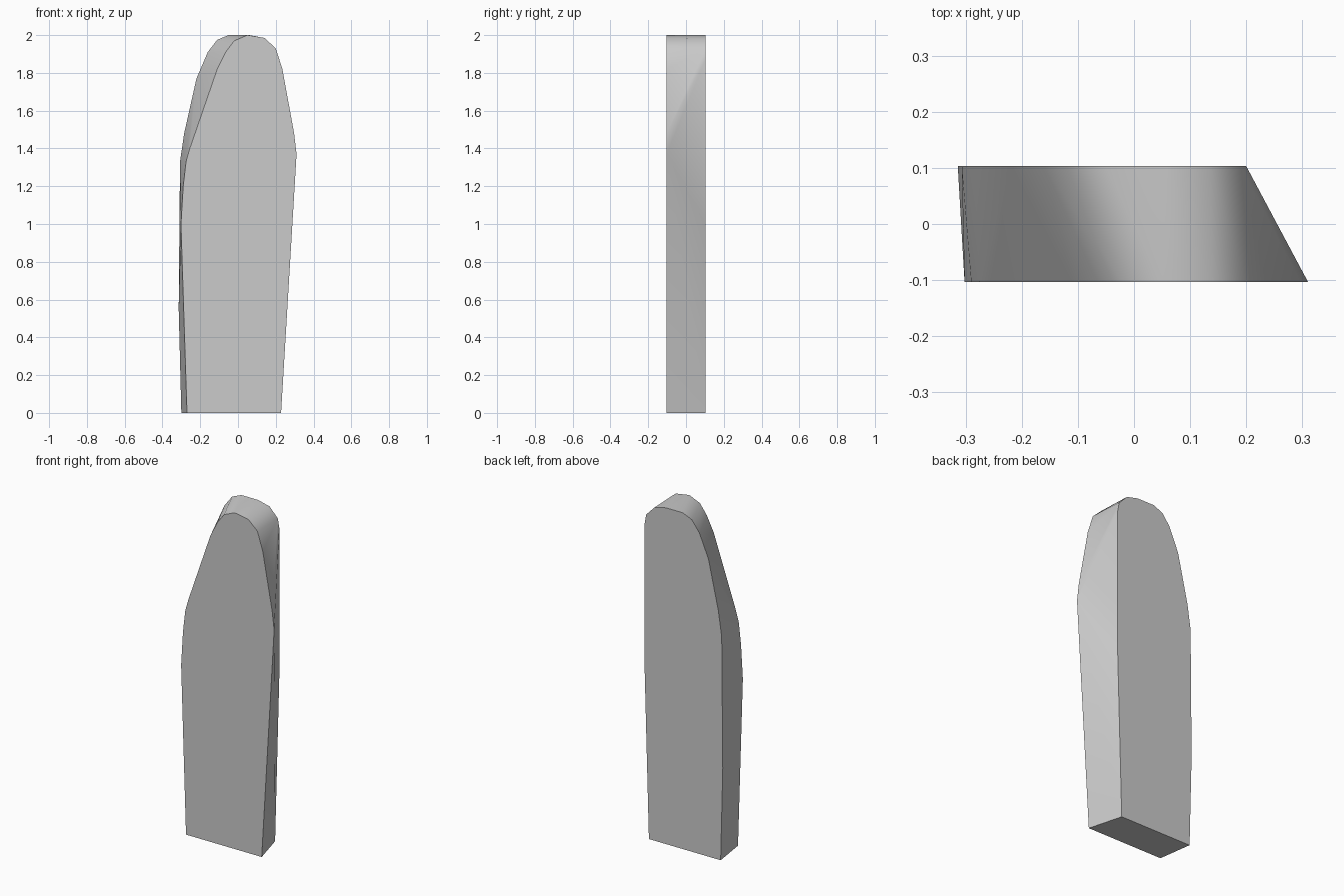
import bpy
import bmesh
import math

# Remove the default cube
cube = bpy.data.objects.get("Cube")
if cube:
    bpy.data.objects.remove(cube, do_unlink=True)

HALF_DEPTH = 0.103

# Outlines of the two flat faces as (x, z), clockwise from the foot
front_outline = [
    (-0.27, 0), (-0.302, 1.0), (-0.29, 1.2), (-0.275, 1.33), (-0.255, 1.4),
    (-0.11, 1.82), (-0.065, 1.91), (-0.02, 1.97), (0.05, 2.0), (0.14, 1.985),
    (0.2, 1.93), (0.235, 1.82), (0.297, 1.48), (0.31, 1.37), (0.228, 0),
]
back_outline = [
    (-0.3, 0), (-0.314, 0.55), (-0.307, 1.33), (-0.285, 1.48), (-0.22, 1.77),
    (-0.16, 1.91), (-0.11, 1.975), (-0.05, 2.0), (0.06, 2.0), (0.135, 1.982),
    (0.19, 1.925), (0.2, 1.87), (0.2, 1.0), (0.172, 0),
]

# Stone grey material
grey = bpy.data.materials.new("stone_grey")
grey.use_nodes = True
colour = (0.6, 0.6, 0.6, 1)
grey.diffuse_color = colour
grey.node_tree.nodes["Principled BSDF"].inputs["Base Color"].default_value = colour

# Slab: the two outlines wrapped in a taut skin
bm = bmesh.new()
for outline, y in ((front_outline, -HALF_DEPTH), (back_outline, HALF_DEPTH)):
    for x, z in outline:
        bm.verts.new((x, y, z))
bmesh.ops.convex_hull(bm, input=bm.verts[:])

# Merge the triangles of the flat front, back and foot
bmesh.ops.dissolve_limit(bm, angle_limit=math.radians(0.2),
                         verts=bm.verts[:], edges=bm.edges[:])
bmesh.ops.recalc_face_normals(bm, faces=bm.faces[:])

mesh = bpy.data.meshes.new("standing_slab")
bm.to_mesh(mesh)
bm.free()
mesh.materials.append(grey)
slab = bpy.data.objects.new("standing_slab", mesh)
bpy.context.collection.objects.link(slab)

# Smooth rim with crisp face borders
bpy.ops.object.select_all(action="DESELECT")
slab.select_set(True)
bpy.context.view_layer.objects.active = slab
bpy.ops.object.shade_smooth_by_angle(angle=math.radians(40))
